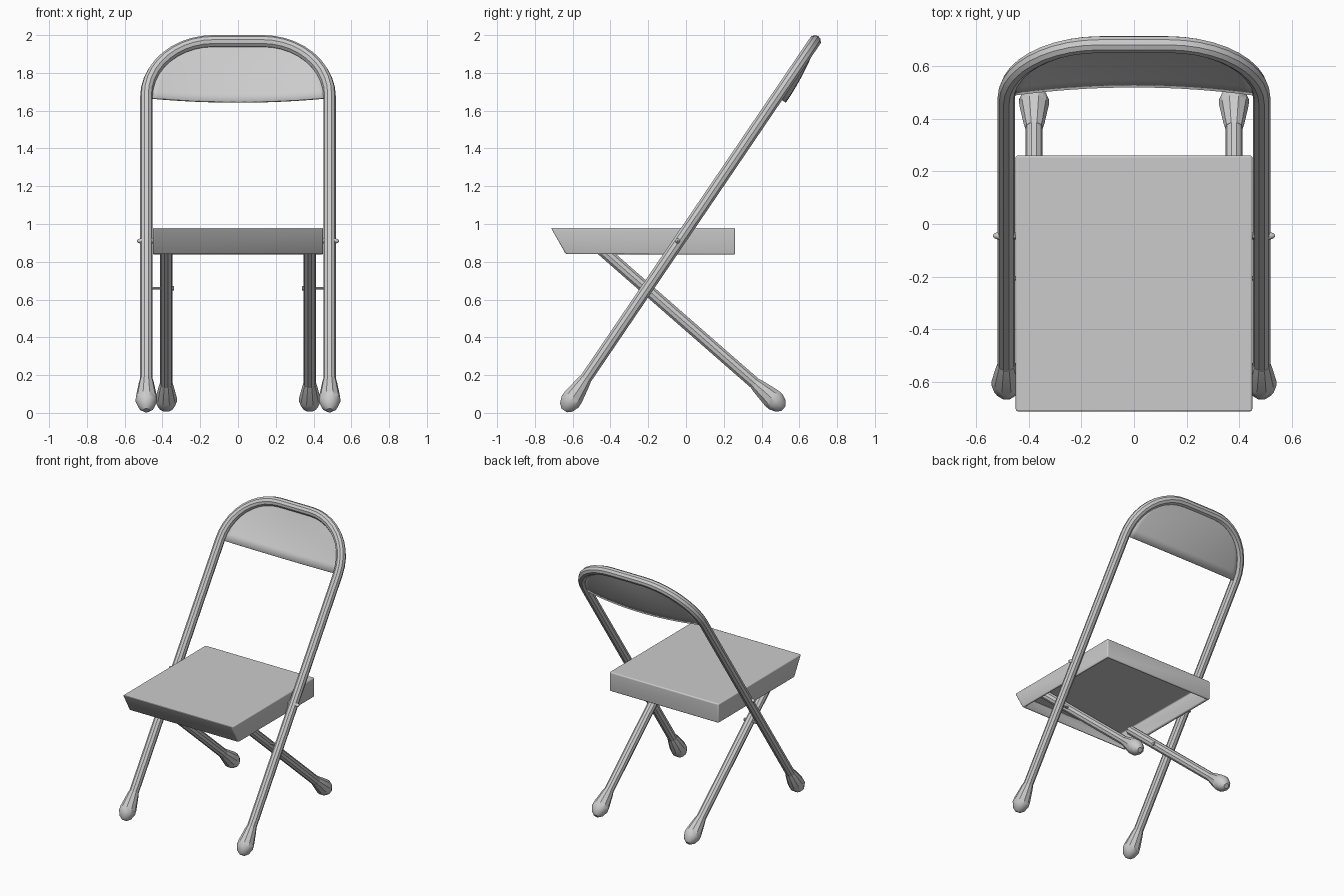
import bpy, bmesh, math
from mathutils import Vector

if "Cube" in bpy.data.objects:
    bpy.data.objects.remove(bpy.data.objects["Cube"])

# Tilted plane of the main frame
FOOT_F = Vector((0.485, -0.61, 0.064))
FOOT_R = Vector((0.38, 0.47, 0.064))
TOP_Y, TOP_Z = 0.682, 1.967
UP = Vector((0, TOP_Y + 0.61, TOP_Z - 0.064)).normalized()
BACK = Vector((0, UP.z, -UP.y))
REAR_UP = Vector((0, -0.753, 0.658)).normalized()
R_BEND, X_FLAT, TUBE = 0.355, 0.13, 0.033
TOP = Vector((0, TOP_Y, TOP_Z))


def smooth(ob, angle=35):
    bpy.ops.object.select_all(action='DESELECT')
    ob.select_set(True)
    bpy.context.view_layer.objects.active = ob
    bpy.ops.object.shade_smooth_by_angle(angle=math.radians(angle))


def make_object(name, bm, mirror=False):
    bmesh.ops.recalc_face_normals(bm, faces=bm.faces)
    me = bpy.data.meshes.new(name)
    bm.to_mesh(me)
    bm.free()
    ob = bpy.data.objects.new(name, me)
    bpy.context.collection.objects.link(ob)
    if mirror:
        ob.modifiers.new("Mirror", 'MIRROR').use_mirror_merge = False
    smooth(ob)
    return ob


def tube(name, points, radius):
    cu = bpy.data.curves.new(name, 'CURVE')
    cu.dimensions = '3D'
    cu.bevel_depth = radius
    cu.bevel_resolution = 3
    cu.use_fill_caps = True
    sp = cu.splines.new('POLY')
    sp.points.add(len(points) - 1)
    for p, co in zip(sp.points, points):
        p.co = (*co, 1)
    ob = bpy.data.objects.new(name, cu)
    bpy.context.collection.objects.link(ob)
    bpy.ops.object.select_all(action='DESELECT')
    ob.select_set(True)
    bpy.context.view_layer.objects.active = ob
    bpy.ops.object.convert(target='MESH')
    ob = bpy.context.view_layer.objects.active
    smooth(ob)
    return ob


def lathe(name, origin, axis, profile, sides=10):
    """Revolve (radius, distance) pairs about an axis; mirrored in x."""
    bm = bmesh.new()
    rot = axis.to_track_quat('Z', 'Y')
    rings = []
    for r, t in profile:
        rings.append([bm.verts.new(origin + rot @ Vector((
            r * math.cos(2 * math.pi * i / sides),
            r * math.sin(2 * math.pi * i / sides), t))) for i in range(sides)])
    for a, b in zip(rings, rings[1:]):
        for i in range(sides):
            j = (i + 1) % sides
            bm.faces.new((a[i], a[j], b[j], b[i]))
    bm.faces.new(rings[0])
    bm.faces.new(rings[-1])
    return make_object(name, bm, mirror=True)


# Bent tube forming front legs and back
half = []
for i in range(11):
    a = math.pi / 2 * i / 10
    half.append(TOP + Vector((X_FLAT + R_BEND * math.cos(a), 0, 0))
                - UP * R_BEND * (1 - math.sin(a)))
right = [FOOT_F] + half
left = [Vector((-p.x, p.y, p.z)) for p in reversed(right)]
tube("main_frame", right + left, TUBE)

# Rear legs, running up into the hollow seat
rear_end = FOOT_R + REAR_UP * ((0.90 - FOOT_R.z) / REAR_UP.z)
leg = tube("rear_legs", [FOOT_R, rear_end], TUBE)
leg.modifiers.new("Mirror", 'MIRROR').use_mirror_merge = False

# Rubber feet
foot = [(0.018, -0.062), (0.042, -0.042), (0.057, -0.005), (0.056, 0.025),
        (0.040, 0.115), (0.034, 0.14)]
lathe("front_feet", FOOT_F, UP, foot)
lathe("rear_feet", FOOT_R, REAR_UP, foot)

# Seat: open-bottomed pan with a raked front
bm = bmesh.new()
side = [(-0.715, 0.98), (0.26, 0.98), (0.26, 0.838), (-0.635, 0.838)]
loops = [[bm.verts.new((x, y, z)) for y, z in side] for x in (-0.45, 0.45)]
bm.faces.new(loops[0])
bm.faces.new(loops[1])
for i in (0, 1, 3):
    j = (i + 1) % 4
    bm.faces.new((loops[0][i], loops[0][j], loops[1][j], loops[1][i]))
seat = make_object("seat", bm)
# An open shell's normals are oriented explicitly outward
if seat.data.polygons[2].normal.z < 0:
    seat.data.flip_normals()
sol = seat.modifiers.new("Thickness", 'SOLIDIFY')
sol.thickness = 0.018
sol.offset = -1
sol.use_even_offset = True
bev = seat.modifiers.new("Rounded edges", 'BEVEL')
bev.width = 0.008
bev.segments = 3

# Curved backrest panel following the bend
bm = bmesh.new()
NU, NV = 16, 10
rows = []
for k in range(NV + 1):
    a = math.pi / 2 * k / NV
    h, w = R_BEND * math.sin(a), X_FLAT + R_BEND * math.cos(a)
    row = []
    for i in range(NU + 1):
        u = -1 + 2 * i / NU
        bulge = 0.008 + 0.042 * (1 - u * u) * (1 - (h / R_BEND) ** 2)
        row.append(bm.verts.new(TOP + Vector((w * u, 0, 0))
                                - UP * (R_BEND - h) + BACK * bulge))
    rows.append(row)
for a, b in zip(rows, rows[1:]):
    for i in range(NU):
        bm.faces.new((a[i], a[i + 1], b[i + 1], b[i]))
panel = make_object("backrest_panel", bm)
sol = panel.modifiers.new("Thickness", 'SOLIDIFY')
sol.thickness = 0.012
sol.offset = 0

# Rivets through frame and seat, and pivot pins where the legs cross
lathe("seat_rivets", Vector((0.44, -0.045, 0.91)), Vector((1, 0, 0)),
      [(0.013, 0), (0.013, 0.08), (0.010, 0.09), (0.004, 0.096)])
lathe("leg_pivot_pins", Vector((0.338, -0.206, 0.66)), Vector((1, 0, 0)),
      [(0.012, 0), (0.012, 0.012), (0.008, 0.014), (0.008, 0.147)])
